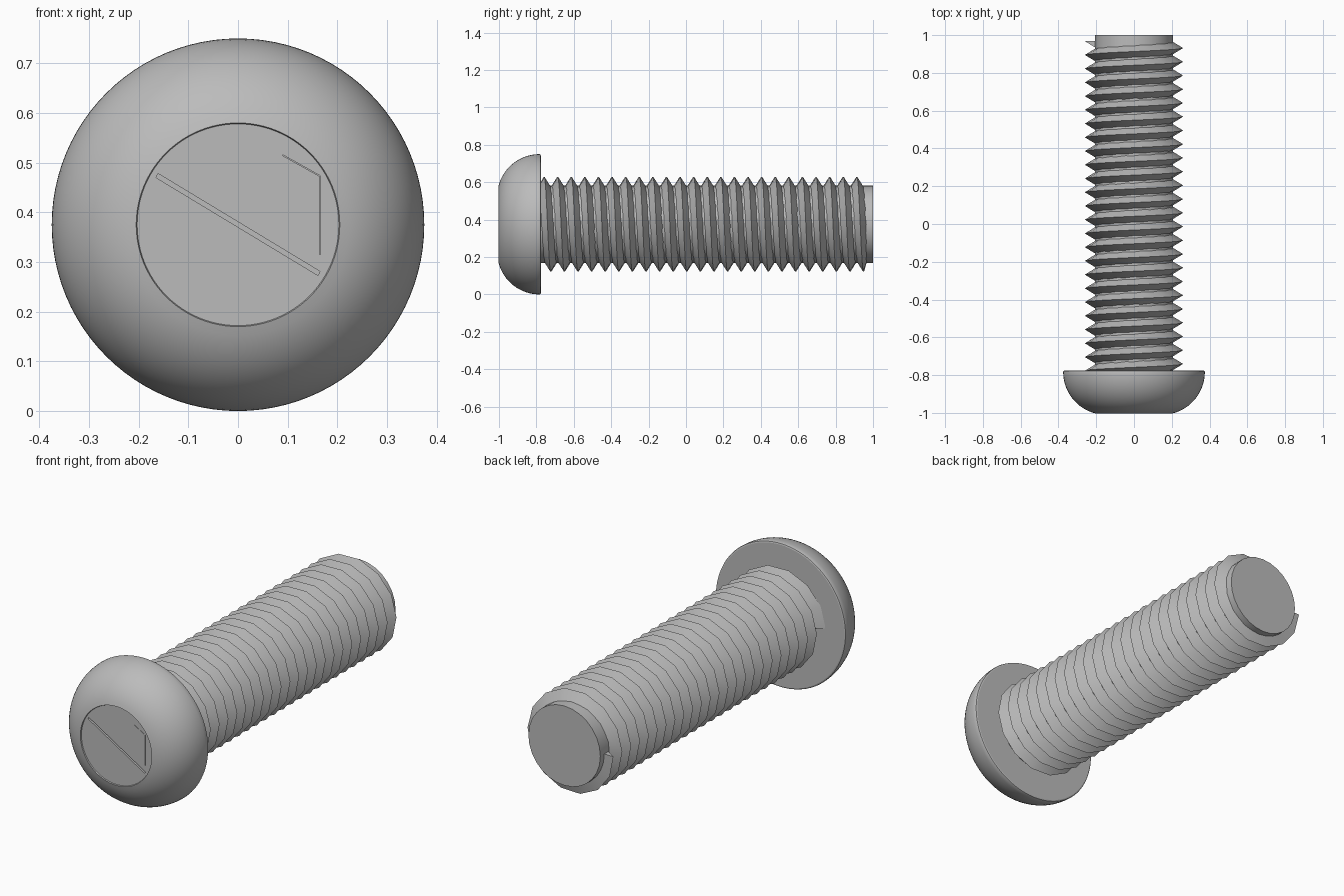
import bpy, bmesh, math
from mathutils import Matrix, Vector

if "Cube" in bpy.data.objects:
    bpy.data.objects.remove(bpy.data.objects["Cube"], do_unlink=True)

AXIS_Z = 0.375
STEEL = bpy.data.materials.new("light_grey_steel")
STEEL.use_nodes = True
COLOUR = (0.5, 0.5, 0.5, 1)
STEEL.diffuse_color = COLOUR
STEEL.node_tree.nodes["Principled BSDF"].inputs["Base Color"].default_value = COLOUR


def finish(bm, name, smooth=True):
    bmesh.ops.recalc_face_normals(bm, faces=bm.faces)
    mesh = bpy.data.meshes.new(name)
    bm.to_mesh(mesh)
    bm.free()
    mesh.materials.append(STEEL)
    obj = bpy.data.objects.new(name, mesh)
    bpy.context.collection.objects.link(obj)
    if smooth:
        bpy.ops.object.select_all(action='DESELECT')
        obj.select_set(True)
        bpy.context.view_layer.objects.active = obj
        bpy.ops.object.shade_smooth_by_angle(angle=math.radians(30))
        # End caps stay flat
        for face in mesh.polygons:
            if len(face.vertices) > 4:
                face.use_smooth = False
    return obj


def polar(r, a, y):
    return Vector((r * math.cos(a), y, AXIS_Z + r * math.sin(a)))


def lathe(name, profile, sides):
    """Turn (radius, y) points about the screw axis and cap both ends."""
    bm = bmesh.new()
    rings = [[bm.verts.new(polar(r, 2 * math.pi * i / sides, y)) for i in range(sides)]
             for r, y in profile]
    for a, b in zip(rings, rings[1:]):
        for i in range(sides):
            j = (i + 1) % sides
            bm.faces.new((a[i], a[j], b[j], b[i]))
    bm.faces.new(rings[0])
    bm.faces.new(rings[-1])
    return finish(bm, name)


# Button head: rounded flank from the front disc to the rim
ARC_R, ARC_CENTRE_R, ARC_CENTRE_Y = 0.227, 0.148, -0.783
START = math.acos((0.205 - ARC_CENTRE_R) / ARC_R)
profile = [(0.203, -0.997)]
for k in range(17):
    a = START * (1 - k / 16)
    profile.append((ARC_CENTRE_R + ARC_R * math.cos(a), ARC_CENTRE_Y - ARC_R * math.sin(a)))
profile += [(0.373, -0.778), (0.367, -0.776)]
head = lathe("button_head", profile, 96)

# Narrow slits in the front disc: one diagonal, two along the socket outline
slits = [((-0.163, 0.474), (0.163, 0.277), 0.009),
         ((0.09, 0.515), (0.165, 0.473), 0.0015),
         ((0.165, 0.473), (0.165, 0.315), 0.0025)]
bm = bmesh.new()
for (x0, z0), (x1, z1), width in slits:
    mat = (Matrix.Translation(((x0 + x1) / 2, -1, (z0 + z1) / 2))
           @ Matrix.Rotation(-math.atan2(z1 - z0, x1 - x0), 4, 'Y')
           @ Matrix.Diagonal((math.hypot(x1 - x0, z1 - z0), 0.05, width, 1)))
    bmesh.ops.create_cube(bm, size=1, matrix=mat)
cutter = finish(bm, "slit_cutter", smooth=False)
cutter.hide_render = True
cutter.hide_viewport = True
cut = head.modifiers.new("slits", 'BOOLEAN')
cut.object = cutter
cut.operation = 'DIFFERENCE'
cut.solver = 'EXACT'
cut.use_self = True

# Plain core of the shank
lathe("shank_core", [(0.207, -0.80), (0.207, 1.0)], 28)

# Right-hand thread: V section swept along a helix, trimmed flat near the tip
PITCH, SIDES, TURNS = 0.0727, 14, 24
bm = bmesh.new()
sections = []
for s in range(SIDES * TURNS + 1):
    a = math.pi - 2 * math.pi * s / SIDES
    crest = -0.777 + PITCH * s / SIDES
    section = []
    for r, off in ((0.201, -0.036), (0.26, 0.0), (0.201, 0.036)):
        y = min(max(crest + off, -0.79), 0.968)
        section.append(bm.verts.new(polar(r, a, y)))
    sections.append(section)
for p, q in zip(sections, sections[1:]):
    for i in range(3):
        j = (i + 1) % 3
        bm.faces.new((p[i], p[j], q[j], q[i]))
bm.faces.new(sections[0])
bm.faces.new(sections[-1])
finish(bm, "screw_thread")
